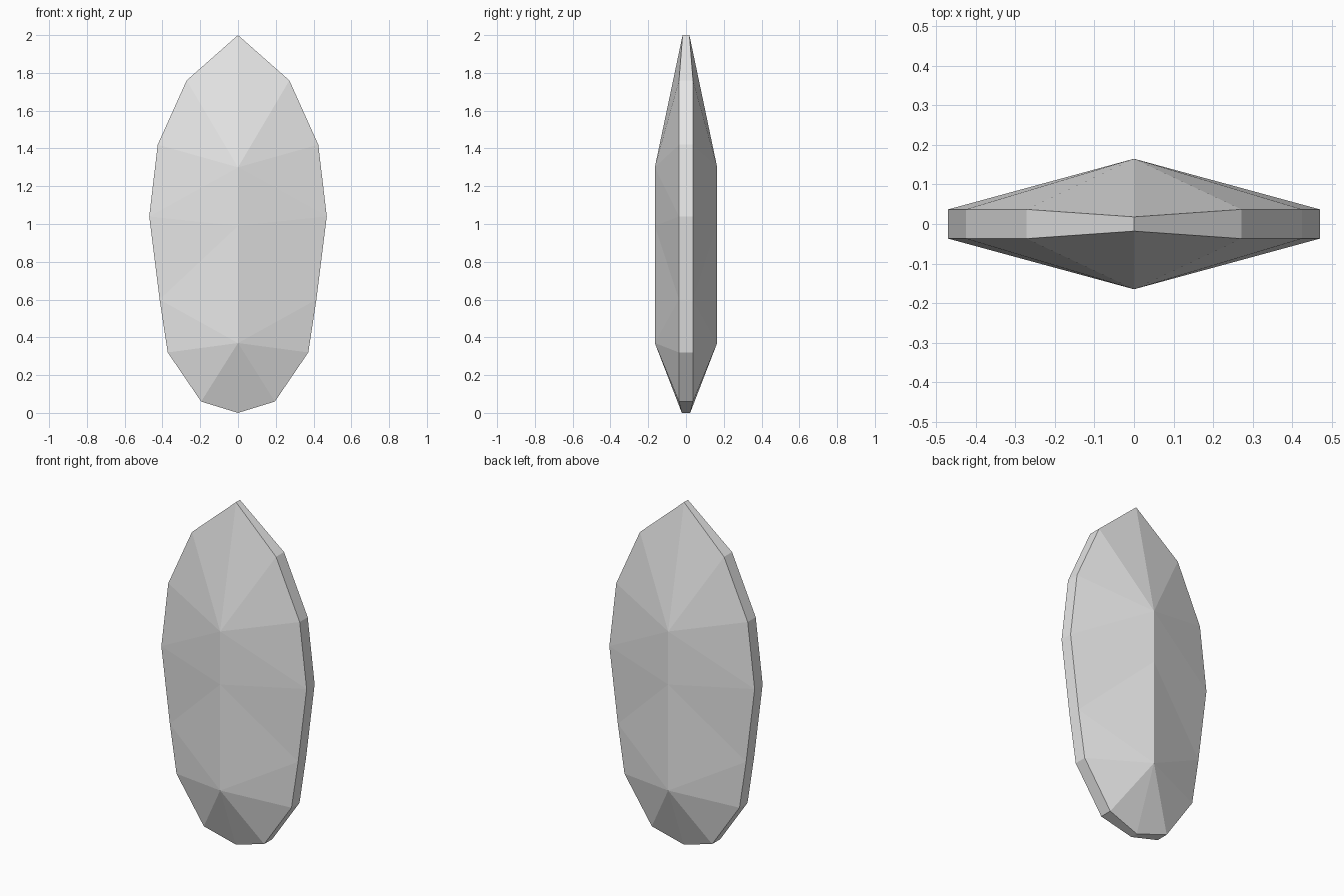
import bpy
import bmesh

cube = bpy.data.objects.get("Cube")
if cube:
    bpy.data.objects.remove(cube, do_unlink=True)

# One plain grey stone colour
grey = bpy.data.materials.new("light_grey")
grey.use_nodes = True
colour = (0.8, 0.8, 0.8, 1)
grey.diffuse_color = colour
grey.node_tree.nodes["Principled BSDF"].inputs["Base Color"].default_value = colour

# Half outline of the rim from tip to base: x, half thickness, z
RIM = [(0, 0.018, 2), (0.272, 0.037, 1.76), (0.425, 0.037, 1.42),
       (0.47, 0.037, 1.04), (0.415, 0.037, 0.6), (0.372, 0.037, 0.32),
       (0.195, 0.037, 0.06), (0, 0.022, 0)]
# Ridge heights, each with the range of rim points it fans out to
RIDGE = [(1.3, 0, 3), (0.99, 3, 4), (0.37, 4, 7)]
RIDGE_Y = 0.165

bm = bmesh.new()


def face(*points):
    bm.faces.new([bm.verts.new(p) for p in points])


def at(point, sx, sy):
    return (point[0] * sx, point[1] * sy, point[2])


for sx in (-1, 1):
    # Flat edge band
    for a, b in zip(RIM, RIM[1:]):
        face(at(a, sx, 1), at(b, sx, 1), at(b, sx, -1), at(a, sx, -1))
    for sy in (-1, 1):
        # Facets fanning from each ridge point
        for z, first, last in RIDGE:
            for i in range(first, last):
                face((0, RIDGE_Y * sy, z), at(RIM[i], sx, sy), at(RIM[i + 1], sx, sy))
        # Facets joining neighbouring ridge points
        for upper, lower in zip(RIDGE, RIDGE[1:]):
            face((0, RIDGE_Y * sy, upper[0]), at(RIM[upper[2]], sx, sy),
                 (0, RIDGE_Y * sy, lower[0]))

bmesh.ops.remove_doubles(bm, verts=bm.verts, dist=0.0001)
bmesh.ops.recalc_face_normals(bm, faces=bm.faces)

mesh = bpy.data.meshes.new("faceted_stone")
bm.to_mesh(mesh)
bm.free()
mesh.materials.append(grey)
stone = bpy.data.objects.new("faceted_stone", mesh)
bpy.context.collection.objects.link(stone)
